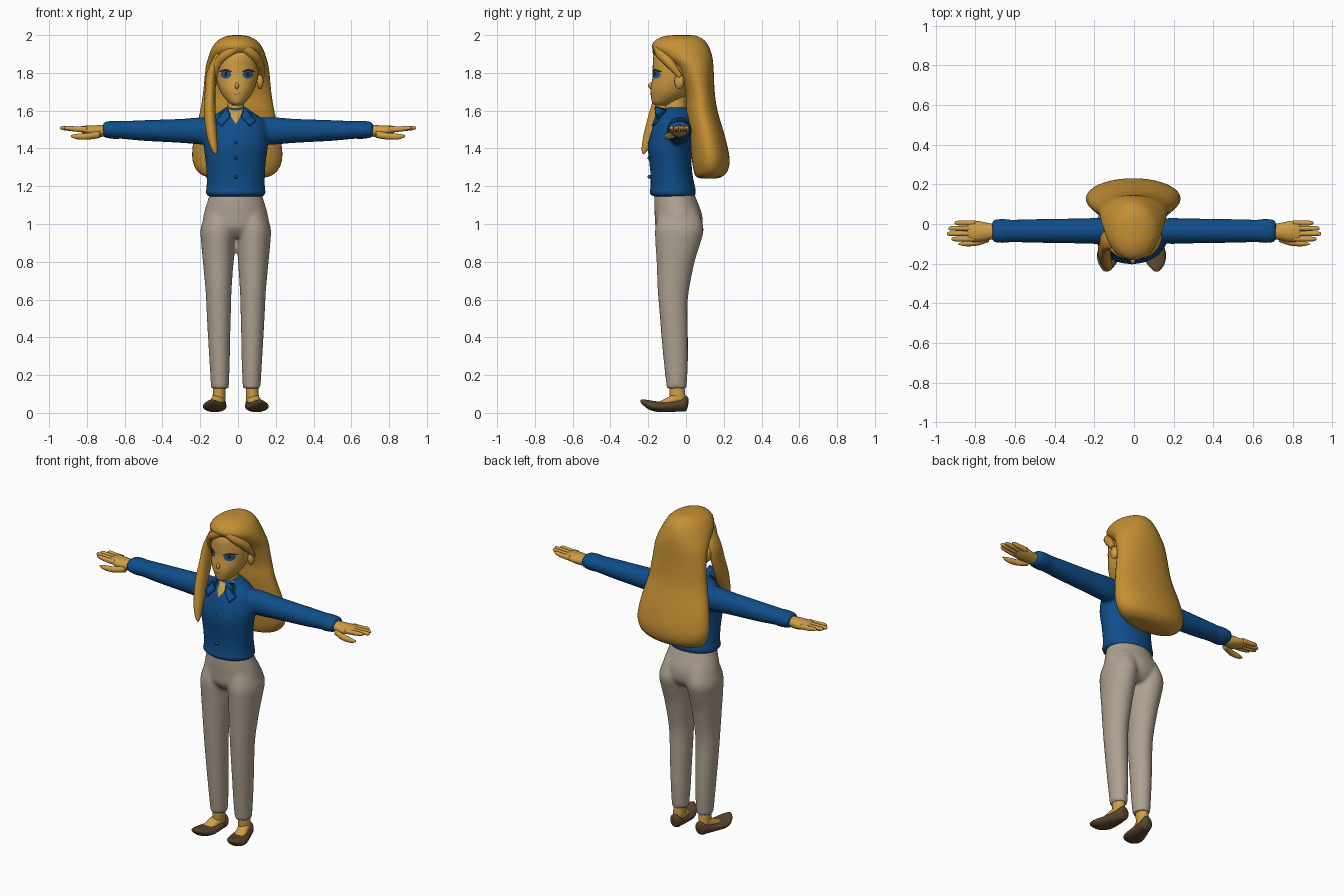
import bpy, bmesh, math
from mathutils import Vector
from mathutils.bvhtree import BVHTree

cube = bpy.data.objects.get("Cube")
if cube:
    bpy.data.objects.remove(cube)

CX = -0.012  # body centre line


def material(name, r, g, b):
    m = bpy.data.materials.new(name)
    m.use_nodes = True
    m.diffuse_color = (r, g, b, 1)
    bsdf = next(n for n in m.node_tree.nodes if n.type == "BSDF_PRINCIPLED")
    bsdf.inputs["Base Color"].default_value = (r, g, b, 1)
    return m


SKIN = material("warm skin", 0.62, 0.34, 0.06)
HAIR = material("golden hair", 0.56, 0.28, 0.035)
SHIRT = material("blue shirt", 0.005, 0.075, 0.25)
CLOTH = material("beige cloth", 0.43, 0.36, 0.29)
LEATHER = material("brown leather", 0.10, 0.06, 0.027)
IRIS = material("iris blue", 0.01, 0.10, 0.32)
DARK = material("dark lash", 0.03, 0.015, 0.01)
LIP = material("lip", 0.40, 0.17, 0.04)


def finish(name, bm, mat):
    bmesh.ops.recalc_face_normals(bm, faces=bm.faces)
    mesh = bpy.data.meshes.new(name)
    for f in bm.faces:
        f.smooth = True
    bm.to_mesh(mesh)
    bm.free()
    mesh.materials.append(mat)
    obj = bpy.data.objects.new(name, mesh)
    bpy.context.collection.objects.link(obj)
    return obj


def spline(rows, steps=4):
    """Smooth curve of values passing through every row."""
    out = []
    for i in range(len(rows) - 1):
        a, b = rows[max(i - 1, 0)], rows[i]
        c, d = rows[i + 1], rows[min(i + 2, len(rows) - 1)]
        for k in range(steps):
            t = k / steps
            out.append([q + 0.5 * t * (r - p + t * (2 * p - 5 * q + 4 * r - s + t * (3 * (q - r) + s - p)))
                        for p, q, r, s in zip(a, b, c, d)])
    return out + [list(rows[-1])]


def loft(name, mat, parts, voxel=0, sides=32):
    """Each part: axis and rings (position, centre 1, centre 2, radius 1, radius 2)."""
    bm = bmesh.new()
    for axis, rings in parts:
        loops = []
        for pos, c1, c2, r1, r2 in spline(rings):
            loop = []
            for k in range(sides):
                a = math.tau * k / sides
                u, v = c1 + abs(r1) * math.cos(a), c2 + abs(r2) * math.sin(a)
                co = {"x": (pos, u, v), "y": (u, pos, v), "z": (u, v, pos)}[axis]
                loop.append(bm.verts.new(co))
            loops.append(loop)
        for lo, hi in zip(loops, loops[1:]):
            for k in range(sides):
                j = (k + 1) % sides
                bm.faces.new((lo[k], lo[j], hi[j], hi[k]))
        bm.faces.new(loops[0])
        bm.faces.new(loops[-1])
    obj = finish(name, bm, mat)
    if voxel:
        rm = obj.modifiers.new("Fuse", "REMESH")
        rm.mode, rm.voxel_size, rm.use_smooth_shade = "VOXEL", voxel, True
        sm = obj.modifiers.new("Soften", "SMOOTH")
        sm.factor, sm.iterations = 0.5, 6
    return obj


def upright(rows, x=CX):
    """Rings from (height, front, back, half width)."""
    return "z", [(z, x, (f + b) / 2, w, (b - f) / 2) for z, f, b, w in rows]


def ball(name, mat, loc, size):
    bm = bmesh.new()
    bmesh.ops.create_uvsphere(bm, u_segments=20, v_segments=12, radius=1)
    for v in bm.verts:
        v.co = Vector(loc) + Vector(a * b for a, b in zip(v.co, size))
    return finish(name, bm, mat)


# Trousers: hips and two legs fused
hips = upright([(1.17, -.165, .04, .135), (1.12, -.168, .06, .15), (1.05, -.166, .085, .17),
                (.98, -.16, .085, .175), (.93, -.12, .05, .14)])
leg_rows = [(1.08, -.14, .06, .08, .07), (.98, -.163, .093, .093, .092), (.9, -.162, .077, .095, .088),
            (.8, -.156, .046, .093, .081), (.65, -.15, .016, .091, .069), (.55, -.142, .008, .09, .065),
            (.4, -.13, .01, .088, .059), (.25, -.116, .01, .085, .053), (.13, -.102, .003, .084, .047)]
legs = [("z", [(z, CX + s * x, (f + b) / 2, w, (b - f) / 2) for z, f, b, x, w in leg_rows]) for s in (-1, 1)]
loft("trousers", CLOTH, [hips] + legs, voxel=.01)

# Shirt: torso and two sleeves fused
torso = upright([(1.145, -.175, .045, .145), (1.165, -.195, .053, .16), (1.19, -.188, .05, .155),
                 (1.26, -.188, .035, .155), (1.33, -.195, .03, .16), (1.41, -.202, .035, .17),
                 (1.48, -.188, .045, .17), (1.54, -.165, .045, .155), (1.58, -.138, .035, .11),
                 (1.61, -.112, .01, .06), (1.62, -.10, -.01, .045)])
sleeve_rows = [(.08, 1.495, .055, .06), (.17, 1.493, .065, .073), (.3, 1.493, .063, .064),
               (.5, 1.495, .06, .055), (.62, 1.498, .057, .047), (.645, 1.498, .061, .049),
               (.69, 1.499, .06, .045), (.715, 1.499, .052, .038)]
sleeves = [("x", [(s * x, -.035, z, ry, rz) for x, z, ry, rz in sleeve_rows]) for s in (-1, 1)]
shirt = loft("shirt", SHIRT, [torso] + sleeves, voxel=.01)
for i, z in enumerate((1.43, 1.35, 1.25)):
    ball(f"button_{i + 1}", SHIRT, (CX, -.192, z), (.01, .012, .01))

# Neck and head
loft("neck", SKIN, [upright([(1.53, -.12, .0, .05), (1.6, -.11, .0, .045), (1.7, -.11, .0, .045)])])
head = loft("head", SKIN, [upright([
    (1.628, -.16, -.1, .018), (1.642, -.179, -.06, .042), (1.68, -.186, 0, .075), (1.72, -.187, .03, .095),
    (1.78, -.177, .07, .112), (1.84, -.176, .1, .119), (1.9, -.168, .1, .115), (1.95, -.12, .07, .08),
    (1.965, -.06, .03, .03)], -.006)])
ball("nose", SKIN, (-.006, -.184, 1.732), (.011, .017, .017))
ball("ear_left", SKIN, (.117, -.035, 1.755), (.018, .026, .04))
ball("ear_right", SKIN, (-.13, -.035, 1.755), (.018, .026, .04))


def patch(name, mat, target, outline, lift):
    """Thin flat detail laid on the front of a surface."""
    mesh = target.data
    tree = BVHTree.FromPolygons([v.co for v in mesh.vertices], [p.vertices for p in mesh.polygons])
    mid = sum((Vector(p) for p in outline), Vector((0, 0))) / len(outline)
    bm = bmesh.new()
    loops = []
    for t in (.05, .35, .7, 1):
        loop = []
        for p in outline:
            q = mid.lerp(Vector(p), t)
            hit = tree.ray_cast(Vector((q.x, -1, q.y)), Vector((0, 1, 0)))[0]
            loop.append(bm.verts.new((q.x, (hit.y if hit else -.15) - lift, q.y)))
        loops.append(loop)
    n = len(outline)
    bm.faces.new(loops[0])
    for a, b in zip(loops, loops[1:]):
        for k in range(n):
            bm.faces.new((a[k], a[(k + 1) % n], b[(k + 1) % n], b[k]))
    return finish(name, bm, mat)


def oval(x, z, rx, rz, bend=0):
    pts = [(math.cos(math.tau * k / 24), math.sin(math.tau * k / 24)) for k in range(24)]
    return [(x + rx * c, z + rz * s - bend * c * c) for c, s in pts]


# Eyes, lashes, mouth
for s, side in ((-1, "right"), (1, "left")):
    x = -.006 + s * .058
    patch(f"iris_{side}", IRIS, head, oval(x, 1.792, .028, .022), .003)
    patch(f"pupil_{side}", DARK, head, oval(x, 1.794, .009, .012), .005)
    patch(f"lash_{side}", DARK, head, oval(x + s * .003, 1.816, .036, .004, .012), .006)
patch("mouth", LIP, head, oval(-.006, 1.686, .018, .003, -.003), .003)

# Open neckline and collar
patch("neckline", SKIN, shirt, [(CX - .045, 1.612), (CX + .045, 1.612), (CX + .02, 1.56), (CX, 1.53), (CX - .02, 1.56)], .006)
for s, side in ((-1, "right"), (1, "left")):
    flap = patch(f"collar_{side}", SHIRT, shirt,
                 [(CX + s * x, z) for x, z in ((.04, 1.625), (.07, 1.607), (.105, 1.545), (.075, 1.515), (.03, 1.565))], .012)
    flap.modifiers.new("Thickness", "SOLIDIFY").thickness = .009

# Main hair mass, sloping back above the forehead
loft("long_hair", HAIR, [upright([
    (2.0, -.06, .02, .02), (1.994, -.115, .06, .06), (1.97, -.165, .1, .105), (1.93, -.18, .125, .135),
    (1.88, -.13, .14, .154), (1.82, -.055, .146, .168), (1.7, -.005, .152, .18), (1.6, .0, .167, .196),
    (1.45, .02, .21, .23), (1.35, .03, .23, .238), (1.285, .04, .222, .215), (1.25, .055, .19, .165),
    (1.24, .09, .15, .08)], -.004)], sides=40)

# Side lock hanging in front of the shoulder
loft("side_lock", HAIR, [("z", [
    (1.9, -.105, -.09, .015, .03), (1.8, -.14, -.085, .026, .05), (1.7, -.148, -.105, .028, .055),
    (1.6, -.15, -.14, .031, .052), (1.48, -.14, -.187, .028, .036), (1.4, -.126, -.215, .017, .02),
    (1.37, -.118, -.226, .004, .004)])])


def lock(name, points):
    cu = bpy.data.curves.new(name, "CURVE")
    cu.dimensions, cu.bevel_depth, cu.bevel_resolution = "3D", 1, 4
    cu.use_fill_caps = True
    sp = cu.splines.new("BEZIER")
    sp.bezier_points.add(len(points) - 1)
    for p, (x, y, z, r) in zip(sp.bezier_points, points):
        p.co, p.radius = (x, y, z), r
        p.handle_left_type = p.handle_right_type = "AUTO"
    cu.materials.append(HAIR)
    bpy.context.collection.objects.link(bpy.data.objects.new(name, cu))


# Swept fringe either side of the parting
lock("fringe_left", [(.015, -.148, 1.94, .025), (.07, -.137, 1.905, .026), (.112, -.085, 1.85, .026), (.128, -.03, 1.78, .012)])
lock("fringe_right", [(.012, -.15, 1.94, .024), (-.05, -.15, 1.905, .026), (-.105, -.115, 1.85, .026), (-.135, -.085, 1.76, .018)])

# Hands, feet and shoes
for s, side in ((-1, "right"), (1, "left")):
    parts = [[(.69, -.037, 1.495, .035, .028), (.73, -.038, 1.492, .042, .032), (.78, -.038, 1.494, .052, .028),
              (.82, -.036, 1.5, .053, .02), (.84, -.036, 1.502, .045, .01)],
             [(.73, -.07, 1.475, .02, .02), (.79, -.092, 1.465, .017, .018), (.85, -.099, 1.463, .013, .015),
              (.885, -.1, 1.466, .004, .005)]]
    for i, tip in enumerate((.92, .943, .935, .905)):
        y = -.076 + i * .027
        parts.append([(.8, y, 1.5, .013, .016), (.86, y, 1.503, .0125, .014),
                      (tip - .015, y, 1.508, .011, .011), (tip, y, 1.508, .004, .004)])
    loft(f"hand_{side}", SKIN, [("x", [(s * r[0], *r[1:]) for r in p]) for p in parts], sides=14)

    ankle = ("z", [(.03, CX + s * .09, -.04, .03, .04), (.09, CX + s * .088, -.045, .034, .042),
                   (.17, CX + s * .085, -.05, .032, .038)])
    instep = ("y", [(-.15, CX + s * .112, .045, .03, .01), (-.1, CX + s * .103, .055, .036, .025),
                    (-.05, CX + s * .092, .07, .034, .035), (-.01, CX + s * .088, .07, .024, .025)])
    loft(f"foot_{side}", SKIN, [ankle, instep], sides=20)
    shoe = [(.012, .086, .062, .014, .018), (0, .087, .05, .034, .04), (-.035, .092, .041, .042, .034),
            (-.09, .102, .034, .053, .029), (-.15, .114, .033, .06, .028), (-.195, .121, .042, .047, .025),
            (-.225, .125, .055, .026, .016), (-.24, .127, .062, .008, .007)]
    loft(f"shoe_{side}", LEATHER, [("y", [(y, CX + s * x, z, rx, rz) for y, x, z, rx, rz in shoe])])
